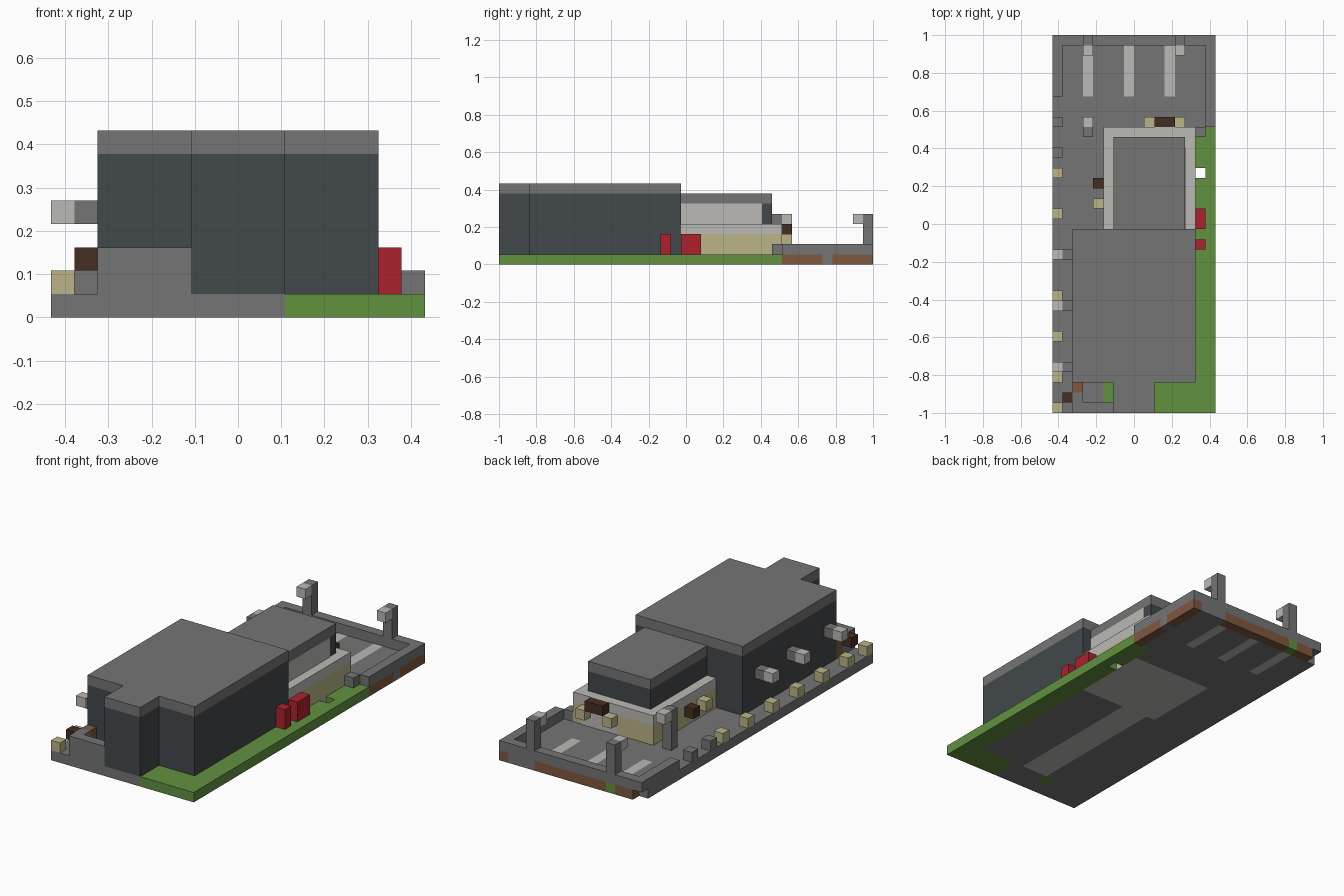
import bpy
import bmesh

UNIT = 2 / 37          # one block
NX, NY = 16, 37        # footprint in blocks

old = bpy.data.objects.get("Cube")
if old:
    bpy.data.objects.remove(old, do_unlink=True)


def material(name, hex_colour):
    lin = []
    for i in (0, 2, 4):
        c = int(hex_colour[i:i + 2], 16) / 255
        lin.append(c / 12.92 if c < 0.04 else ((c + 0.055) / 1.055) ** 2.4)
    mat = bpy.data.materials.new(name)
    mat.use_nodes = True
    mat.diffuse_color = (*lin, 1)
    bsdf = next(n for n in mat.node_tree.nodes if n.type == "BSDF_PRINCIPLED")
    bsdf.inputs["Base Color"].default_value = (*lin, 1)
    return mat


GRAY = material("concrete_gray", "757575")
DARK = material("slate_wall", "42484c")
LIGHT = material("pale_stone", "bbbab6")
BEIGE = material("beige", "bbb488")
BROWN = material("dark_brown", "452e24")
CLAY = material("clay", "80583f")
GREEN = material("grass", "629140")
RED = material("red", "ab222e")


def place(x, y, z):
    return ((x - NX / 2) * UNIT, (y - NY / 2) * UNIT, z * UNIT)


def finish(name, bm, mats):
    mesh = bpy.data.meshes.new(name)
    bm.to_mesh(mesh)
    bm.free()
    for m in mats:
        mesh.materials.append(m)
    obj = bpy.data.objects.new(name, mesh)
    bpy.context.collection.objects.link(obj)
    return obj


def prism(name, mat, outline, z0, z1):
    """Extrude a flat outline given in block units."""
    bm = bmesh.new()
    face = bm.faces.new([bm.verts.new(place(x, y, z0)) for x, y in outline])
    up = bmesh.ops.extrude_face_region(bm, geom=[face])["geom"]
    verts = [v for v in up if isinstance(v, bmesh.types.BMVert)]
    bmesh.ops.translate(bm, verts=verts, vec=(0, 0, (z1 - z0) * UNIT))
    bmesh.ops.recalc_face_normals(bm, faces=bm.faces[:])
    return finish(name, bm, [mat])


def box(name, mat, x, y, z):
    """Box from (low, high) ranges in block units."""
    return prism(name, mat, [(x[0], y[0]), (x[1], y[0]), (x[1], y[1]), (x[0], y[1])], *z)


def block(name, mat, x, y, z, height=1):
    return box(name, mat, (x, x + 1), (y, y + 1), (z, z + height))


# Ground slab: one cell per block, coloured by area
areas = [
    (GREEN, (10, 16), (0, 3)), (GREEN, (14, 16), (3, 28)), (GREEN, (5, 6), (1, 3)),
    (LIGHT, (5, 14), (18, 26)), (LIGHT, (6, 9), (3, 18)),
    (CLAY, (15, 16), (28, 32)), (CLAY, (15, 16), (33, 37)),
    (CLAY, (4, 12), (36, 37)), (CLAY, (1, 3), (36, 37)), (GREEN, (3, 4), (36, 37)),
] + [(LIGHT, (x, x + 1), (31, 36)) for x in (3, 7, 11)]
holes = [(14, 23), (0, 36)]
slab_mats = [GRAY, GREEN, LIGHT, CLAY]

bm = bmesh.new()
bmesh.ops.create_grid(bm, x_segments=NX, y_segments=NY, size=1)
for v in bm.verts:
    v.co = place((v.co.x + 1) / 2 * NX, (v.co.y + 1) / 2 * NY, 1)
missing = []
for f in bm.faces:
    c = f.calc_center_median()
    cx, cy = c.x / UNIT + NX / 2, c.y / UNIT + NY / 2
    if (int(cx), int(cy)) in holes:
        missing.append(f)
    for mat, xr, yr in areas:
        if xr[0] < cx < xr[1] and yr[0] < cy < yr[1]:
            f.material_index = slab_mats.index(mat)
bmesh.ops.delete(bm, geom=missing, context="FACES")
slab = finish("ground_slab", bm, slab_mats)
solid = slab.modifiers.new("thickness", "SOLIDIFY")
solid.thickness = UNIT
solid.offset = -1

# Main building with its front bay, and the flat roof over both
plan = [(2, 3), (6, 3), (6, 0), (10, 0), (10, 3), (14, 3), (14, 18), (2, 18)]
prism("main_walls", DARK, plan, 1, 7)
prism("main_roof", GRAY, plan, 7, 8)

# Rear wing: beige ground floor, stone ledge, set-back upper floor
box("wing_ground_floor", BEIGE, (5, 14), (18, 28), (1, 3))
box("wing_ledge", LIGHT, (5, 14), (18, 28), (3, 4))
box("wing_upper_floor", DARK, (6, 13), (18, 27), (4, 6))
box("wing_roof", GRAY, (6, 13), (18, 27), (6, 7))
box("wing_side_panel", LIGHT, (13, 13.06), (18, 26), (4, 6))
box("wing_back_panel", LIGHT, (9, 13), (28, 28.06), (1, 3))

# Low walls round the rear yard
prism("yard_wall", GRAY, [(0, 31), (1, 31), (1, 36), (15, 36), (15, 28),
                          (16, 28), (16, 37), (0, 37)], 1, 2)
block("yard_wall_end", GRAY, 14, 27, 1)
for y in (25, 28):
    block("side_bollard", GRAY, 0, y, 1)

# Enclosure beside the front bay
prism("enclosure_wall", GRAY, [(2, 0), (6, 0), (6, 1), (3, 1), (3, 2), (2, 2)], 1, 3)
block("enclosure_gate", CLAY, 2, 2, 1, 2)
block("enclosure_sign", BROWN, 1, 1, 2)

# Lamp posts in the yard
for x in (3, 12):
    block("yard_lamp_post", GRAY, x, 36, 2, 3)
    block("yard_lamp", LIGHT, x, 35, 4)
block("path_lamp_post", GRAY, 3, 27, 1, 4)
block("path_lamp", LIGHT, 3, 28, 4)

# Wall lamps and the row of path markers on the right side
for y in (4, 10, 15):
    block("wall_lamp_arm", GRAY, 1, y, 4)
    block("wall_lamp", LIGHT, 0, y, 4)
for y in (0, 3, 7, 11, 15, 19, 23):
    block("path_marker", BEIGE, 0, y, 1)

# Signs and small lights on the wing
box("back_sign", BROWN, (10, 12), (28, 29), (3, 4))
for x in (9, 12):
    block("back_light", BEIGE, x, 28, 2)
block("side_sign", BROWN, 4, 22, 2)
block("side_light", BEIGE, 4, 20, 2)

# Red cabinets on the grass strip
box("large_cabinet", RED, (14, 15), (18, 20), (1, 3))
block("small_cabinet", RED, 14, 16, 1, 2)
